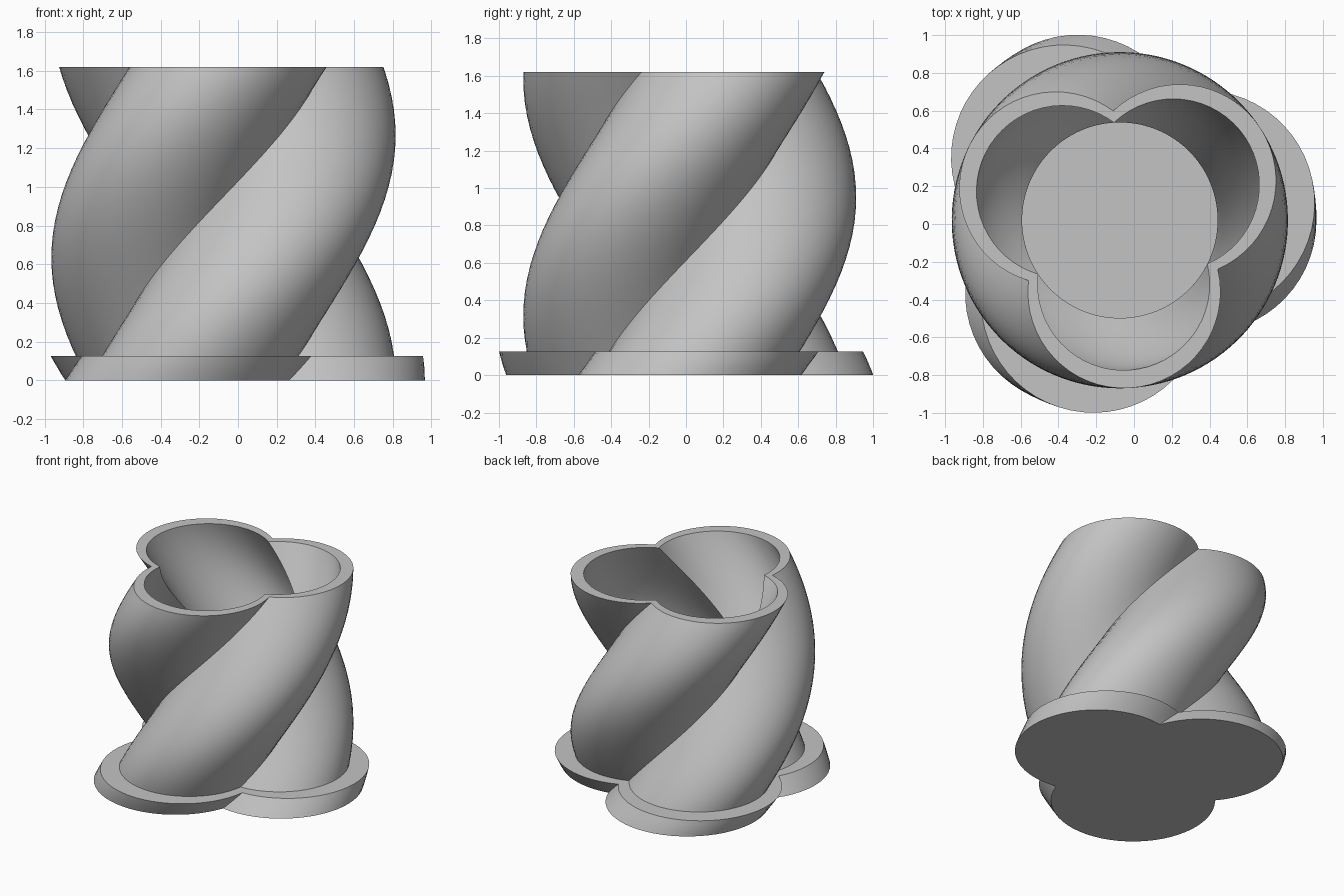
import bpy, bmesh, math
from mathutils import Vector

cube = bpy.data.objects.get("Cube")
if cube:
    bpy.data.objects.remove(cube)

AXIS = Vector((-0.075, 0.02, 0))
LOBE_OFFSET, LOBE_RADIUS = 0.38, 0.51
HEIGHT, BASE_HEIGHT, FLOOR = 1.62, 0.125, 0.125
TWIST = math.radians(94.75)          # turn per unit of height
INNER, OUTER, FLANGE = 0.893, 1.0, 1.17
LOBE_STEPS, WALL_STEPS = 32, 48

clay = bpy.data.materials.new("plain grey")
clay.use_nodes = True
grey = (0.55, 0.55, 0.55, 1)
clay.diffuse_color = grey
clay.node_tree.nodes["Principled BSDF"].inputs["Base Color"].default_value = grey


def trefoil():
    """Outline of three overlapping circles, cusp to cusp."""
    half = math.pi / 3 + math.asin(LOBE_OFFSET * math.sin(math.pi / 3) / LOBE_RADIUS)
    points = []
    for lobe in range(3):
        turn = lobe * math.tau / 3
        for i in range(LOBE_STEPS):
            a = turn - half + 2 * half * i / LOBE_STEPS
            points.append((LOBE_OFFSET * math.cos(turn) + LOBE_RADIUS * math.cos(a),
                           LOBE_OFFSET * math.sin(turn) + LOBE_RADIUS * math.sin(a)))
    return points


OUTLINE = trefoil()


def wall(start, end, scale, steps):
    """Levels (height, scale) of a twisted wall."""
    return [(start + (end - start) * i / steps, scale) for i in range(steps + 1)]


def twisted_shell(name, levels, cap_first=False, cap_last=False):
    """Join trefoil rings, each turned in step with its height."""
    bm = bmesh.new()
    rings = []
    for z, scale in levels:
        c, s = math.cos(TWIST * z) * scale, math.sin(TWIST * z) * scale
        rings.append([bm.verts.new(AXIS + Vector((x * c - y * s, x * s + y * c, z)))
                      for x, y in OUTLINE])
    n = len(OUTLINE)
    for low, high in zip(rings, rings[1:]):
        for i in range(n):
            j = (i + 1) % n
            bm.faces.new((low[i], low[j], high[j], high[i]))
    if cap_first:
        bm.faces.new(rings[0][::-1])
    if cap_last:
        bm.faces.new(rings[-1])
    mesh = bpy.data.meshes.new(name)
    bm.to_mesh(mesh)
    bm.free()
    mesh.materials.append(clay)
    obj = bpy.data.objects.new(name, mesh)
    bpy.context.collection.objects.link(obj)
    bpy.ops.object.select_all(action='DESELECT')
    obj.select_set(True)
    bpy.context.view_layer.objects.active = obj
    bpy.ops.object.shade_smooth_by_angle(angle=math.radians(30))
    return obj


# Pot: outer wall, flat rim, inner wall and floor
twisted_shell("twisted_pot",
              wall(BASE_HEIGHT, HEIGHT, OUTER, WALL_STEPS)
              + wall(HEIGHT, FLOOR, INNER, WALL_STEPS),
              cap_last=True)

# Base: underside, flange edge and the ledge up to the pot wall
twisted_shell("base_flange",
              wall(0, BASE_HEIGHT, FLANGE, 4) + [(BASE_HEIGHT, OUTER)],
              cap_first=True)
